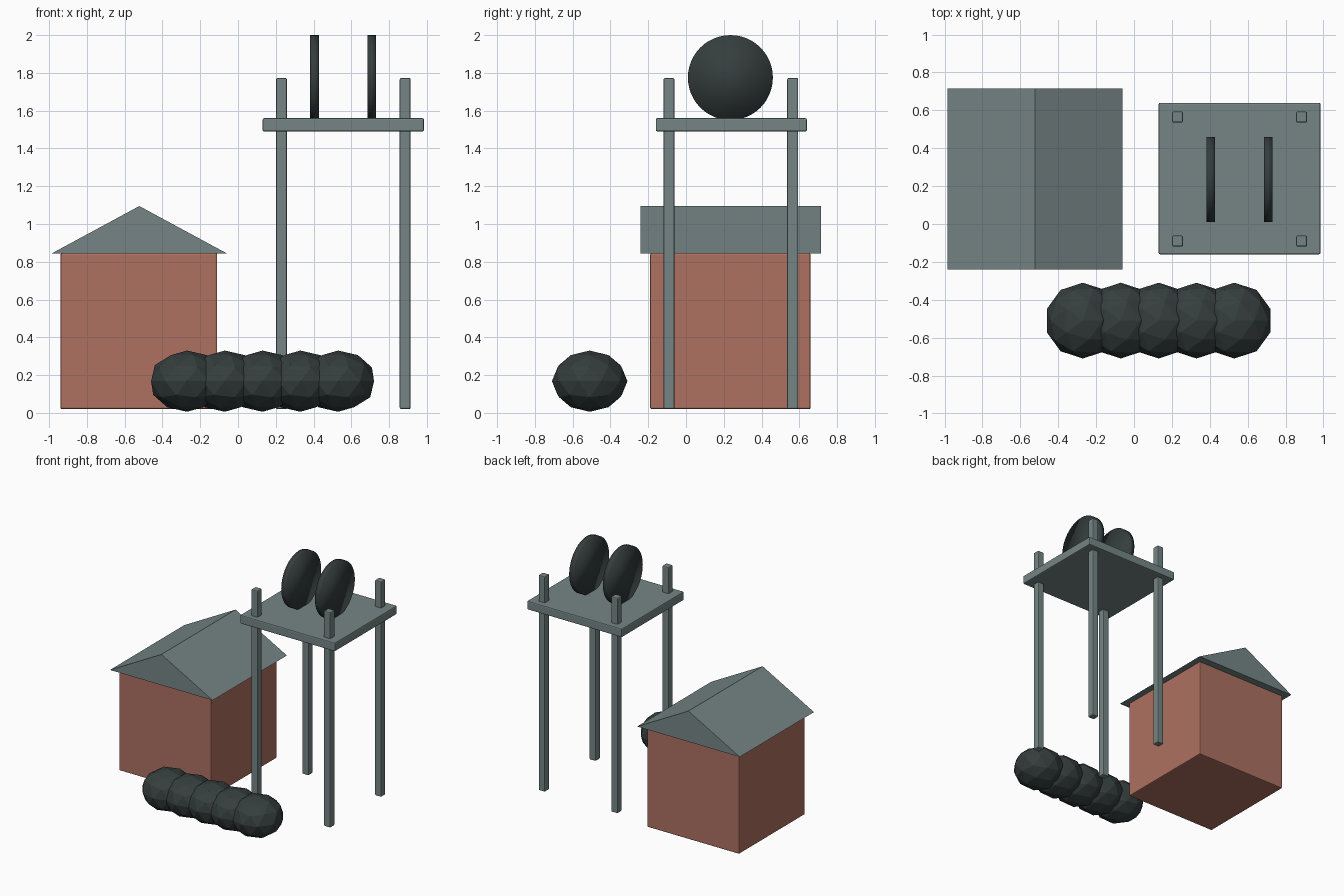
import bpy, bmesh
from mathutils import Matrix, Vector

cube = bpy.data.objects.get("Cube")
if cube:
    bpy.data.objects.remove(cube, do_unlink=True)


def material(name, rgb):
    m = bpy.data.materials.new(name)
    m.use_nodes = True
    m.diffuse_color = (*rgb, 1)
    m.node_tree.nodes["Principled BSDF"].inputs["Base Color"].default_value = (*rgb, 1)
    return m


brick = material("brick red", (0.42, 0.165, 0.12))
steel = material("weathered grey", (0.18, 0.235, 0.235))
dark = material("dark charcoal", (0.036, 0.047, 0.047))


def finish(name, bm, mat, smooth=False):
    bmesh.ops.recalc_face_normals(bm, faces=bm.faces)
    for f in bm.faces:
        f.smooth = smooth
    mesh = bpy.data.meshes.new(name)
    bm.to_mesh(mesh)
    bm.free()
    mesh.materials.append(mat)
    obj = bpy.data.objects.new(name, mesh)
    bpy.context.collection.objects.link(obj)
    return obj


def box(name, low, high, mat, bevel):
    low, high = Vector(low), Vector(high)
    bm = bmesh.new()
    bmesh.ops.create_cube(bm, size=1)
    bmesh.ops.scale(bm, vec=high - low, verts=bm.verts)
    bmesh.ops.translate(bm, vec=(low + high) / 2, verts=bm.verts)
    obj = finish(name, bm, mat)
    mod = obj.modifiers.new("soft edges", "BEVEL")
    mod.width = bevel
    mod.segments = 2
    return obj


# House walls
box("house_walls", (-0.94, -0.19, 0.02), (-0.11, 0.66, 0.845), brick, 0.008)

# Gabled roof: a triangle extruded front to back
bm = bmesh.new()
gable = bm.faces.new([bm.verts.new((x, -0.24, z)) for x, z in
                      ((-0.985, 0.845), (-0.06, 0.845), (-0.5225, 1.095))])
ext = bmesh.ops.extrude_face_region(bm, geom=[gable], use_keep_orig=True)
bmesh.ops.translate(bm, vec=(0, 0.955, 0),
                    verts=[v for v in ext["geom"] if isinstance(v, bmesh.types.BMVert)])
finish("house_roof", bm, steel)

# Tower platform and its four posts
box("tower_platform", (0.13, -0.16, 1.49), (0.985, 0.64, 1.56), steel, 0.008)
for side, x in (("right", 0.23), ("left", 0.885)):
    for end, y in (("front", -0.09), ("back", 0.565)):
        box(f"tower_post_{end}_{side}", (x - 0.029, y - 0.029, 0.02),
            (x + 0.029, y + 0.029, 1.773), steel, 0.008)

# Upright discs on the platform
for side, x in (("right", 0.405), ("left", 0.708)):
    bm = bmesh.new()
    bmesh.ops.create_cone(bm, cap_ends=True, segments=48, radius1=0.225,
                          radius2=0.225, depth=0.045,
                          matrix=Matrix.Translation((x, 0.235, 1.775))
                          @ Matrix.Rotation(1.5707963, 4, "Y"))
    finish(f"disc_{side}", bm, dark, smooth=True)

# Row of overlapping faceted boulders
for i in range(5):
    bm = bmesh.new()
    bmesh.ops.create_icosphere(bm, subdivisions=2, radius=0.2,
                               matrix=Matrix.Translation((-0.27 + 0.2 * i, -0.51, 0.168))
                               @ Matrix.Diagonal((1, 1, 0.81, 1)))
    finish(f"boulder_{i + 1}", bm, dark)
